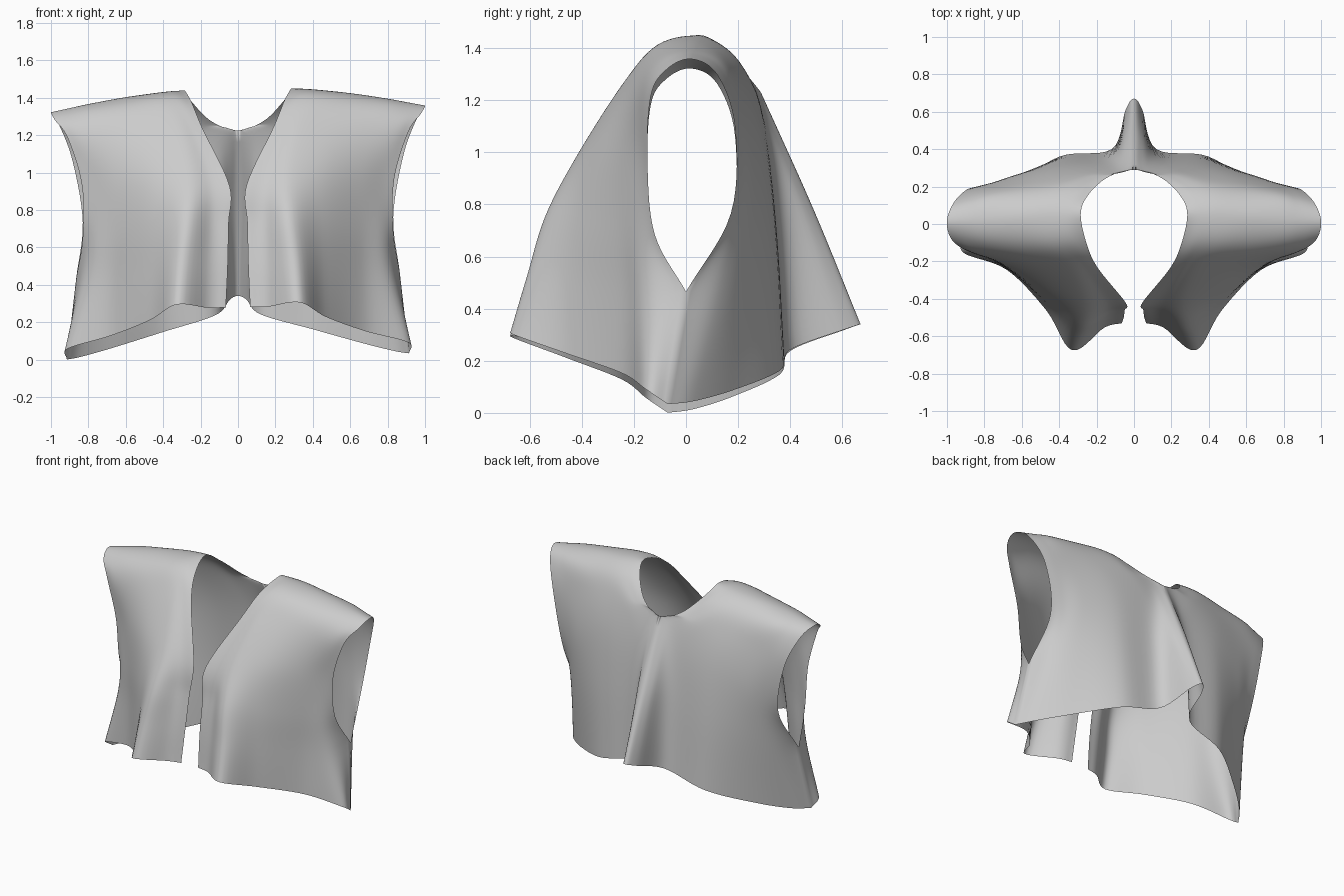
import bpy, bmesh
from mathutils import Vector

# Profiles of one half of the vest, each running from the centre edge to the side / armhole edge.
# Front panel, hem up to the shoulder
front = [
    [(.065, -.53, .28), (.16, -.555, .28), (.33, -.675, .30), (.47, -.46, .22), (.68, -.245, .14), (.91, -.155, .075), (.915, -.07, .017)],
    [(.055, -.50, .50), (.15, -.52, .50), (.31, -.61, .52), (.46, -.44, .48), (.66, -.25, .45), (.82, -.15, .42), (.865, 0, .45)],
    [(.05, -.46, .73), (.14, -.47, .73), (.28, -.54, .75), (.45, -.42, .72), (.65, -.26, .69), (.77, -.18, .67), (.83, -.12, .67)],
    [(.045, -.42, .93), (.14, -.41, .95), (.27, -.42, .98), (.45, -.36, .98), (.65, -.25, .97), (.77, -.18, .96), (.835, -.148, .95)],
    [(.19, -.24, 1.24), (.25, -.24, 1.25), (.34, -.24, 1.26), (.50, -.22, 1.25), (.70, -.185, 1.23), (.84, -.16, 1.21), (.91, -.135, 1.20)],
    [(.25, -.115, 1.385), (.33, -.11, 1.405), (.44, -.11, 1.40), (.60, -.105, 1.375), (.79, -.095, 1.345), (.90, -.085, 1.32), (.98, -.075, 1.30)],
]
# Shoulder crest
crest = [[(.285, .05, 1.445), (.36, .05, 1.44), (.46, .05, 1.43), (.62, .04, 1.41), (.80, .03, 1.38), (.90, .025, 1.36), (1.0, .02, 1.34)]]
# Back panel, shoulder down to the hem; the first column follows the neckline, then the centre pleat
back = [
    [(.245, .155, 1.38), (.31, .17, 1.38), (.42, .17, 1.375), (.60, .16, 1.35), (.78, .15, 1.325), (.88, .135, 1.30), (.96, .12, 1.28)],
    [(.14, .25, 1.275), (.20, .255, 1.26), (.31, .255, 1.25), (.50, .24, 1.21), (.70, .215, 1.16), (.82, .20, 1.11), (.885, .188, 1.08)],
    [(0, .29, 1.225), (.06, .29, 1.19), (.18, .31, 1.06), (.42, .305, .98), (.64, .26, .88), (.76, .21, .80), (.83, .172, .75)],
    [(0, .49, .78), (.05, .46, .77), (.14, .36, .71), (.41, .34, .63), (.65, .24, .55), (.79, .13, .46), (.865, 0, .45)],
    [(0, .67, .34), (.045, .61, .32), (.12, .40, .24), (.40, .36, .155), (.67, .18, .075), (.84, .03, .03), (.915, -.07, .017)],
]
rows = front + crest + back
NECK = len(front) + len(crest) + 2      # row where the neckline meets the centre back
STEP = 7


def spline(pts, first=None, last=None):
    """Smooth curve through the points, STEP samples per span."""
    p = [Vector(q) for q in pts]
    p = [Vector(first) if first else 2 * p[0] - p[1]] + p + [last or 2 * p[-1] - p[-2]]
    out = []
    for i in range(1, len(p) - 2):
        a, b, c, d = p[i - 1:i + 3]
        for k in range(STEP):
            t = k / STEP
            out.append(.5 * (2 * b + (c - a) * t + (2 * a - 5 * b + 4 * c - d) * t * t
                             + (3 * b - a - 3 * c + d) * t ** 3))
    return out + [p[-2]]


# Dense rows
dense = []
for i, r in enumerate(rows):
    mirror = (-r[1][0], r[1][1], r[1][2]) if i >= NECK else None
    dense.append(spline(r, mirror))

# Dense columns; corners at the centre neck and armhole base fade into the cloth
cols = []
last = len(dense[0]) - 1
for j in range(last + 1):
    key = [r[j] for r in dense]
    col = spline(key)
    if j < STEP:
        p = key[NECK - 1]
        neck_ghost = Vector((2 * key[NECK].x - p.x, p.y, p.z))
        sharp = spline(key[:NECK + 1], last=neck_ghost)[:-1] + spline(key[NECK:])
        col = [a.lerp(b, j / STEP) for a, b in zip(sharp, col)]
    elif j > last - STEP:
        sharp = spline(key[:2])[:-1] + spline(key[1:-1])[:-1] + spline(key[-2:])
        col = [a.lerp(b, (last - j) / STEP) for a, b in zip(sharp, col)]
    cols.append(col)

# Both halves welded into one cloth sheet, slightly tilted to one side
bm = bmesh.new()
for s in (1, -1):
    grid = [[bm.verts.new((s * v.x, v.y, v.z + .018 * s * v.x)) for v in col] for col in cols]
    for a, b in zip(grid, grid[1:]):
        for k in range(len(a) - 1):
            quad = [a[k], b[k], b[k + 1], a[k + 1]]
            bm.faces.new(quad if s > 0 else quad[::-1])
bmesh.ops.remove_doubles(bm, verts=bm.verts, dist=.0005)
bm.normal_update()

mesh = bpy.data.meshes.new("vest")
bm.to_mesh(mesh)
bm.free()
vest = bpy.data.objects.new("vest", mesh)
bpy.context.collection.objects.link(vest)
for p in mesh.polygons:
    p.use_smooth = True
